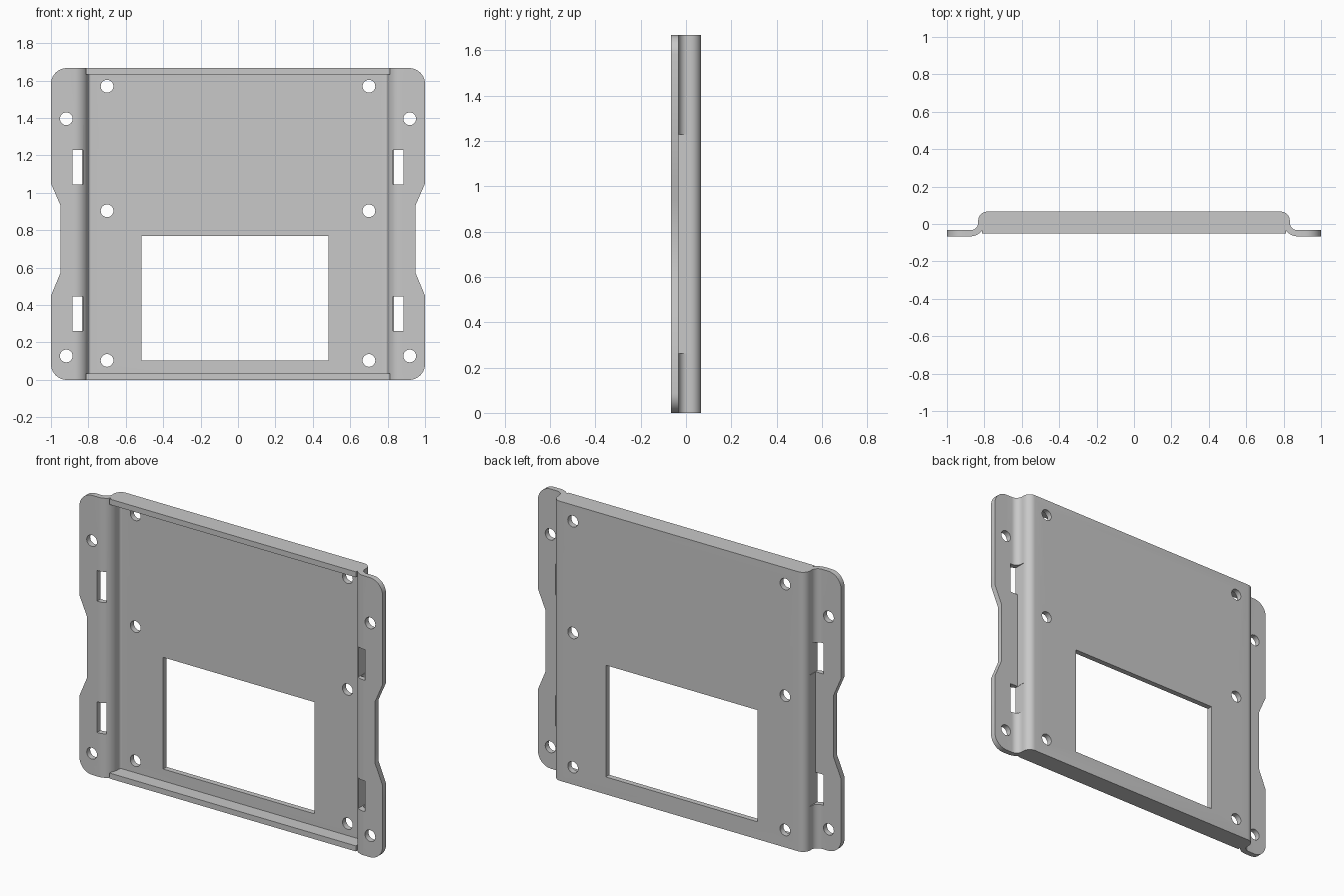
import bpy
import bmesh
from math import sin, cos, radians

if "Cube" in bpy.data.objects:
    bpy.data.objects.remove(bpy.data.objects["Cube"])

H = 1.667        # panel height
BACK = 0.066     # rear surface
T = 0.033        # sheet thickness
WALL = 0.833     # outer face of the side walls

GREY = (0.58, 0.58, 0.58, 1)
grey = bpy.data.materials.new("grey metal")
grey.use_nodes = True
grey.diffuse_color = GREY
grey.node_tree.nodes["Principled BSDF"].inputs["Base Color"].default_value = GREY


def arc(cx, cy, r, a0, a1, n=10):
    """Points on an arc, angles in degrees."""
    angles = [radians(a0 + (a1 - a0) * i / n) for i in range(n + 1)]
    return [(cx + r * cos(a), cy + r * sin(a)) for a in angles]


def prism(name, points, span, along):
    """Extrude a closed 2D profile; along 'z' reads (x, y), along 'y' reads (x, z)."""
    lo, hi = span
    bm = bmesh.new()
    if along == "z":
        verts = [bm.verts.new((x, y, lo)) for x, y in points]
        move = (0, 0, hi - lo)
    else:
        verts = [bm.verts.new((x, lo, z)) for x, z in points]
        move = (0, hi - lo, 0)
    face = bm.faces.new(verts)
    new = bmesh.ops.extrude_face_region(bm, geom=[face])["geom"]
    bmesh.ops.translate(bm, vec=move, verts=[v for v in new if isinstance(v, bmesh.types.BMVert)])
    bmesh.ops.recalc_face_normals(bm, faces=bm.faces)
    mesh = bpy.data.meshes.new(name)
    bm.to_mesh(mesh)
    bm.free()
    mesh.materials.append(grey)
    obj = bpy.data.objects.new(name, mesh)
    bpy.context.collection.objects.link(obj)
    return obj


def box(name, x, y, z):
    return prism(name, [(x[0], z[0]), (x[1], z[0]), (x[1], z[1]), (x[0], z[1])], y, "y")


def combine(target, tool, operation):
    """Apply a boolean and remove the tool."""
    mod = target.modifiers.new(operation, "BOOLEAN")
    mod.operation = operation
    mod.solver = "EXACT"
    mod.object = tool
    bpy.context.view_layer.objects.active = target
    bpy.ops.object.modifier_apply(modifier=mod.name)
    bpy.data.objects.remove(tool)


def mirrored(half):
    return half + [(-x, v) for x, v in reversed(half)]


# Bent sheet section: rear surface from left to right, then front surface back again
flange_y = -BACK + T
foot, bend = 0.04, 0.047
foot_c = (WALL + foot, flange_y + foot)
bend_c = (WALL - bend, BACK - bend)
rear = [(1.1, flange_y)] + arc(*foot_c, foot, 270, 180) + arc(*bend_c, bend, 0, 90)
front = [(1.1, -BACK)] + arc(*foot_c, foot + T, 270, 180) + arc(*bend_c, bend - T, 0, 90)
section = mirrored(rear) + list(reversed(mirrored(front)))
panel = prism("mounting_panel", section, (-0.1, H + 0.1), "z")

# Outline with rounded corners and waisted flanges
r = 0.085
side = (arc(1 - r, r, r, -90, 0) + [(1, 0.45), (0.95, 0.57), (0.95, 0.935), (1, 1.05)]
        + arc(1 - r, H - r, r, 0, 90))
combine(panel, prism("outline", mirrored(side), (-0.3, 0.3), "y"), "INTERSECT")

# Top and bottom lips
for z in ((0, T), (H - T, H)):
    combine(panel, box("lip", (-0.812, 0.812), (-0.05, BACK - 0.015), z), "UNION")

# Large window
combine(panel, box("window", (-0.517, 0.483), (-0.3, 0.3), (0.104, 0.77)), "DIFFERENCE")

for s in (-1, 1):
    # Round screw holes
    for x, z in ((0.7, 0.104), (0.7, 0.904), (0.7, 1.57), (0.918, 0.128), (0.918, 1.396)):
        hole = prism("hole", arc(s * x, z, 0.034, 0, 348.75, 31), (-0.3, 0.3), "y")
        combine(panel, hole, "DIFFERENCE")
    # Strap slots and the relief between them behind the flange
    xs = sorted((s * (WALL - 0.003), s * 0.884))
    for z in ((0.262, 0.445), (1.045, 1.228)):
        combine(panel, box("slot", xs, (-0.3, 0.02), z), "DIFFERENCE")
    xs = sorted((s * (WALL - 0.001), s * 0.884))
    combine(panel, box("relief", xs, (flange_y, 0.02), (0.262, 1.228)), "DIFFERENCE")

# Smooth the bends, keep cut edges crisp
bpy.ops.object.select_all(action="DESELECT")
panel.select_set(True)
bpy.context.view_layer.objects.active = panel
bpy.ops.object.shade_smooth_by_angle(angle=radians(30))
